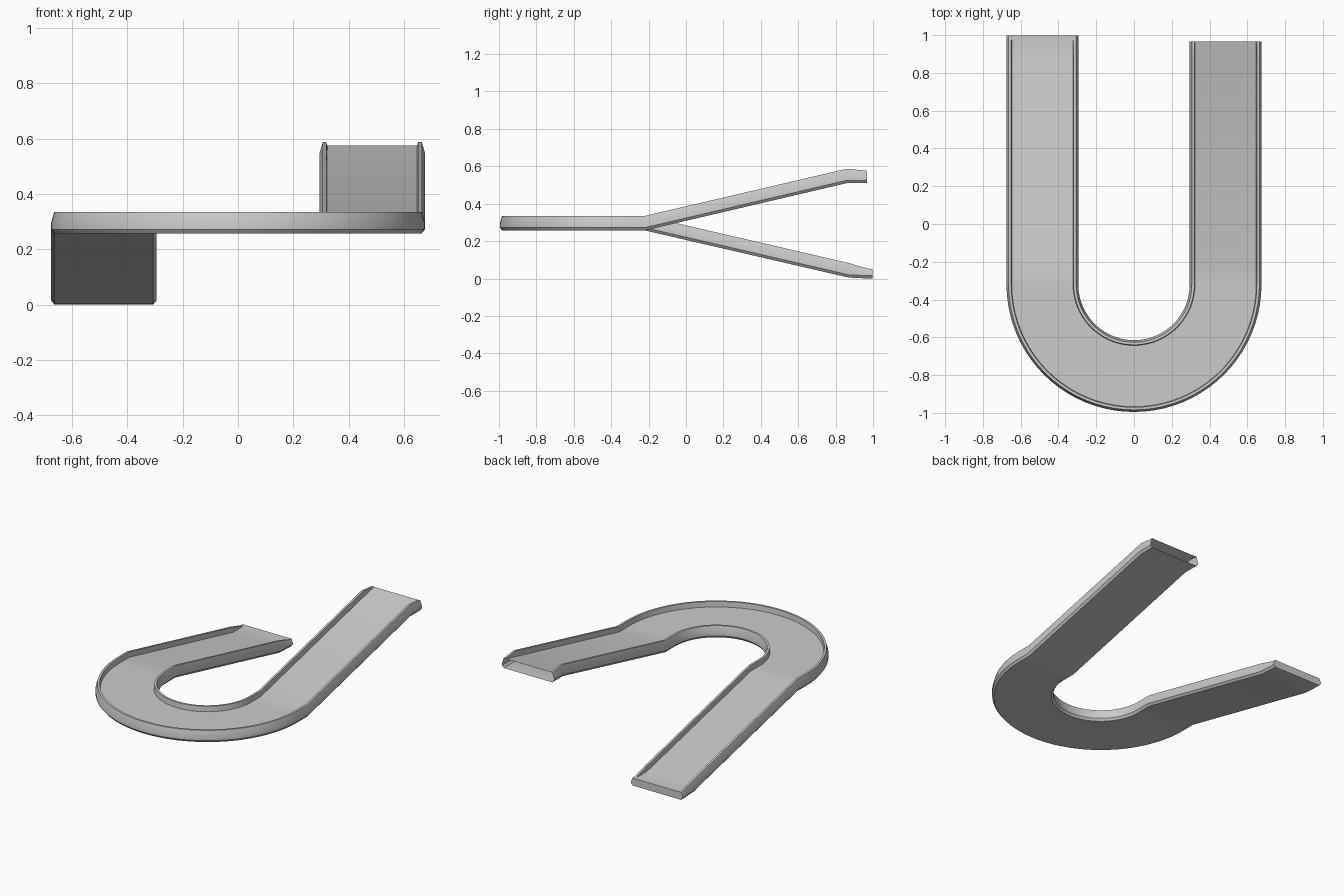
import bpy, bmesh
from math import pi, sin, cos

if "Cube" in bpy.data.objects:
    bpy.data.objects.remove(bpy.data.objects["Cube"])

MID_R = 0.485      # centreline radius of the bend
BEND_Y = -0.32     # y of the bend centre
BASE = 0.257       # underside height of the level bend

# Stations: x, y, outward direction, then heights of underside, deck and rim
stations = []


def station(x, y, dx, dy, bottom, deck, rim):
    stations.append((x, y, dx, dy, bottom, deck, rim))


# Low arm: level lip, then ramp up to the bend
for y, b, d, r in [(0.998, 0.0, 0.05, 0.051), (0.972, 0.0, 0.05, 0.053),
                   (0.87, 0.005, 0.05, 0.083), (-0.22, BASE, 0.30, 0.335)]:
    station(-MID_R, y, -1, 0, b, d, r)

# Level half-circle bend
SEGMENTS = 40
for i in range(SEGMENTS + 1):
    a = pi + pi * i / SEGMENTS
    station(MID_R * cos(a), BEND_Y + MID_R * sin(a), cos(a), sin(a),
            BASE, 0.30, 0.335)

# High arm: ramp up, with the deck meeting the rim at the end
for y, b, d, r in [(-0.22, BASE, 0.30, 0.335), (0.86, 0.51, 0.55, 0.587),
                   (0.967, 0.51, 0.575, 0.576)]:
    station(MID_R, y, 1, 0, b, d, r)


def section(bottom, deck, rim):
    """Closed trough outline: (sideways offset, height)."""
    side = [(0.178, bottom), (0.19, bottom + 0.015),
            (0.19, bottom + 0.5 * (rim - bottom)), (0.179, rim),
            (0.165, rim), (0.162, deck)]
    return side + [(-u, z) for u, z in reversed(side)]


# Loft the trough through all stations
bm = bmesh.new()
rings = [[bm.verts.new((x + dx * u, y + dy * u, z))
          for u, z in section(b, d, r)]
         for x, y, dx, dy, b, d, r in stations]
for r0, r1 in zip(rings, rings[1:]):
    n = len(r0)
    for k in range(n):
        bm.faces.new((r0[k], r0[(k + 1) % n], r1[(k + 1) % n], r1[k]))

# Closed low end; the high end stays open
bm.faces.new(rings[0])
bmesh.ops.recalc_face_normals(bm, faces=bm.faces)

mesh = bpy.data.meshes.new("curved_ramp")
bm.to_mesh(mesh)
bm.free()
ramp = bpy.data.objects.new("curved_ramp", mesh)
bpy.context.collection.objects.link(ramp)
bpy.context.view_layer.objects.active = ramp
ramp.select_set(True)
bpy.ops.object.shade_smooth_by_angle(angle=0.4)
